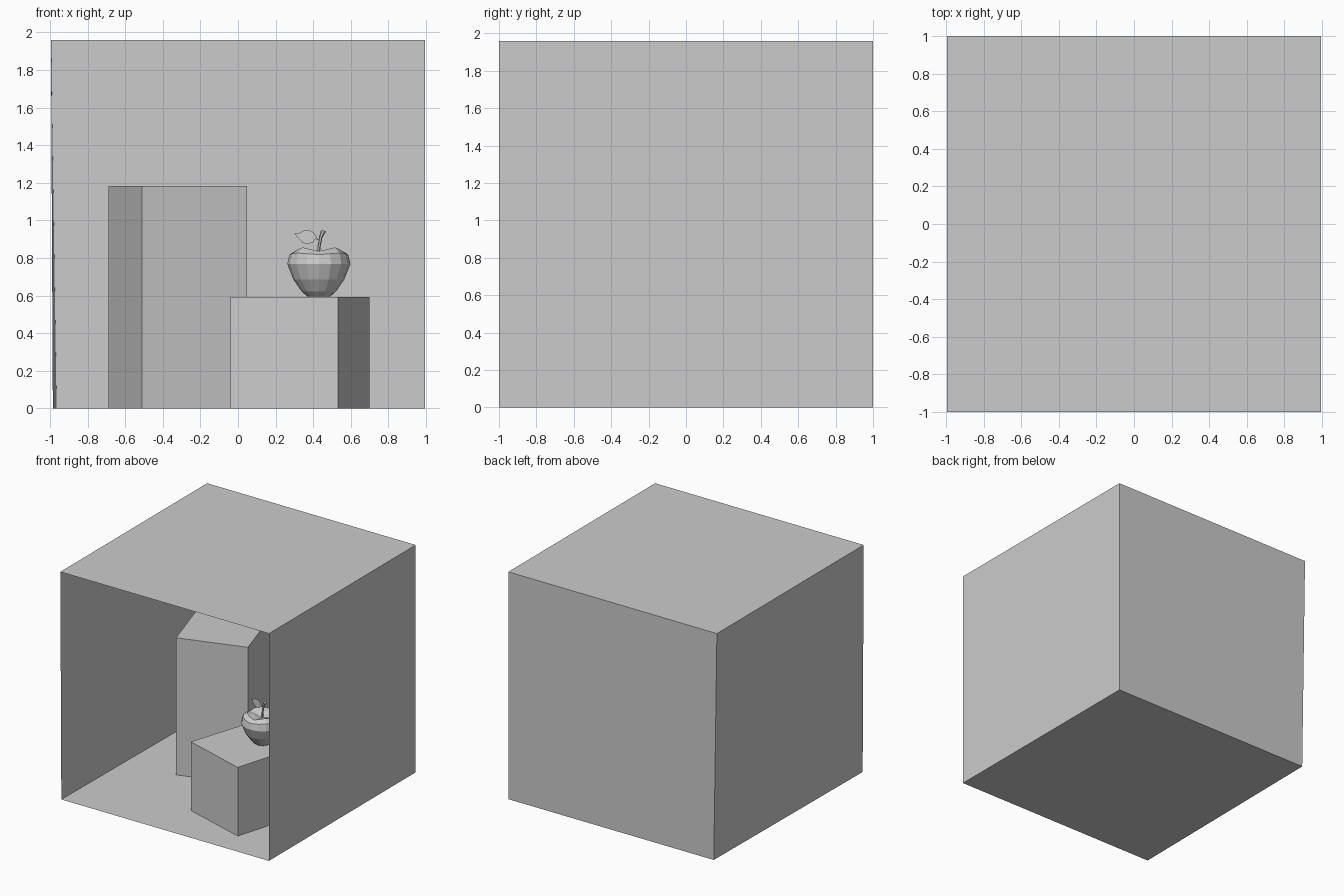
import bpy
import math
from mathutils import Vector

if "Cube" in bpy.data.objects:
    bpy.data.objects.remove(bpy.data.objects["Cube"])


def make(name, verts, faces):
    mesh = bpy.data.meshes.new(name)
    mesh.from_pydata(verts, [], faces)
    mesh.update()
    obj = bpy.data.objects.new(name, mesh)
    bpy.context.collection.objects.link(obj)
    return obj


def prism(name, corners, height):
    """Upright block from a counter-clockwise footprint."""
    n = len(corners)
    verts = [(x, y, z) for z in (0, height) for x, y in corners]
    sides = [(i, (i + 1) % n, (i + 1) % n + n, i + n) for i in range(n)]
    make(name, verts, sides + [tuple(range(n))[::-1], tuple(range(n, 2 * n))])


def skin(name, rings, cap_start=True, cap_end=True):
    """Join equally sized rings of points into one faceted body."""
    n = len(rings[0])
    verts = [p for ring in rings for p in ring]
    faces = [(k * n + i, k * n + (i + 1) % n, (k + 1) * n + (i + 1) % n, (k + 1) * n + i)
             for k in range(len(rings) - 1) for i in range(n)]
    if cap_start:
        faces.append(tuple(range(n))[::-1])
    if cap_end:
        faces.append(tuple(range(len(verts) - n, len(verts))))
    make(name, verts, faces)


# Room: five single-sided panels, open at the front, left wall slightly skewed
H = 1.96
R = 0.995
fl, bl, br, fr = (-0.985, -1, 0), (-0.965, 1, 0), (R, 1, 0), (R, -1, 0)
tfl, tbl, tbr, tfr = (-0.995, -1, H), (-0.995, 1, H), (R, 1, H), (R, -1, H)
for name, quad in {
    "floor": (fl, fr, br, bl),
    "ceiling": (tfl, tbl, tbr, tfr),
    "back_wall": (bl, br, tbr, tbl),
    "right_wall": (br, fr, tfr, tbr),
    "left_wall": (fl, bl, tbl, tfl),
}.items():
    make(name, quad, [(0, 1, 2, 3)])

# Two turned blocks
prism("short_block", [(0.532, -0.763), (0.70, -0.192), (0.138, -0.025), (-0.04, -0.586)], 0.592)
prism("tall_block", [(-0.512, -0.113), (0.049, 0.064), (-0.128, 0.635), (-0.69, 0.458)], 1.182)

# Apple: faceted body with four gentle lobes around the top rim
CX, CY, SIDES = 0.43, -0.28, 16
profile = [  # radius, height, lobe height
    (0.060, 0.594, 0), (0.092, 0.622, 0), (0.136, 0.686, 0), (0.168, 0.768, 0),
    (0.156, 0.822, 0.004), (0.120, 0.846, 0.010), (0.065, 0.836, 0.006), (0.012, 0.812, 0),
]
rings = []
for r, z, lobe in profile:
    rings.append([(CX + r * math.cos(a), CY + r * math.sin(a), z - lobe * math.cos(4 * a))
                  for a in (2 * math.pi * i / SIDES for i in range(SIDES))])
skin("apple", rings)

# Stem: six-sided, leaning and widening to the top
stem = [(0.426, 0.80, 0.009), (0.431, 0.86, 0.008), (0.440, 0.91, 0.009), (0.455, 0.945, 0.014)]
axis_u = Vector((0.95, 0, -0.3))
rings = []
for x, z, r in stem:
    rings.append([Vector((x, CY, z)) + axis_u * r * math.cos(a) + Vector((0, r * math.sin(a), 0))
                  for a in (math.pi * i / 3 for i in range(6))])
skin("stem", rings)

# Leaf: thin flat outline facing the front
outline = [(0.300, 0.930), (0.318, 0.908), (0.345, 0.880), (0.370, 0.874), (0.397, 0.882),
           (0.413, 0.902), (0.432, 0.892), (0.416, 0.914), (0.403, 0.935), (0.380, 0.948),
           (0.350, 0.946), (0.325, 0.933)]
make("leaf", [(x, CY + (0.432 - x) * 0.2, z) for x, z in outline], [tuple(range(len(outline)))])
